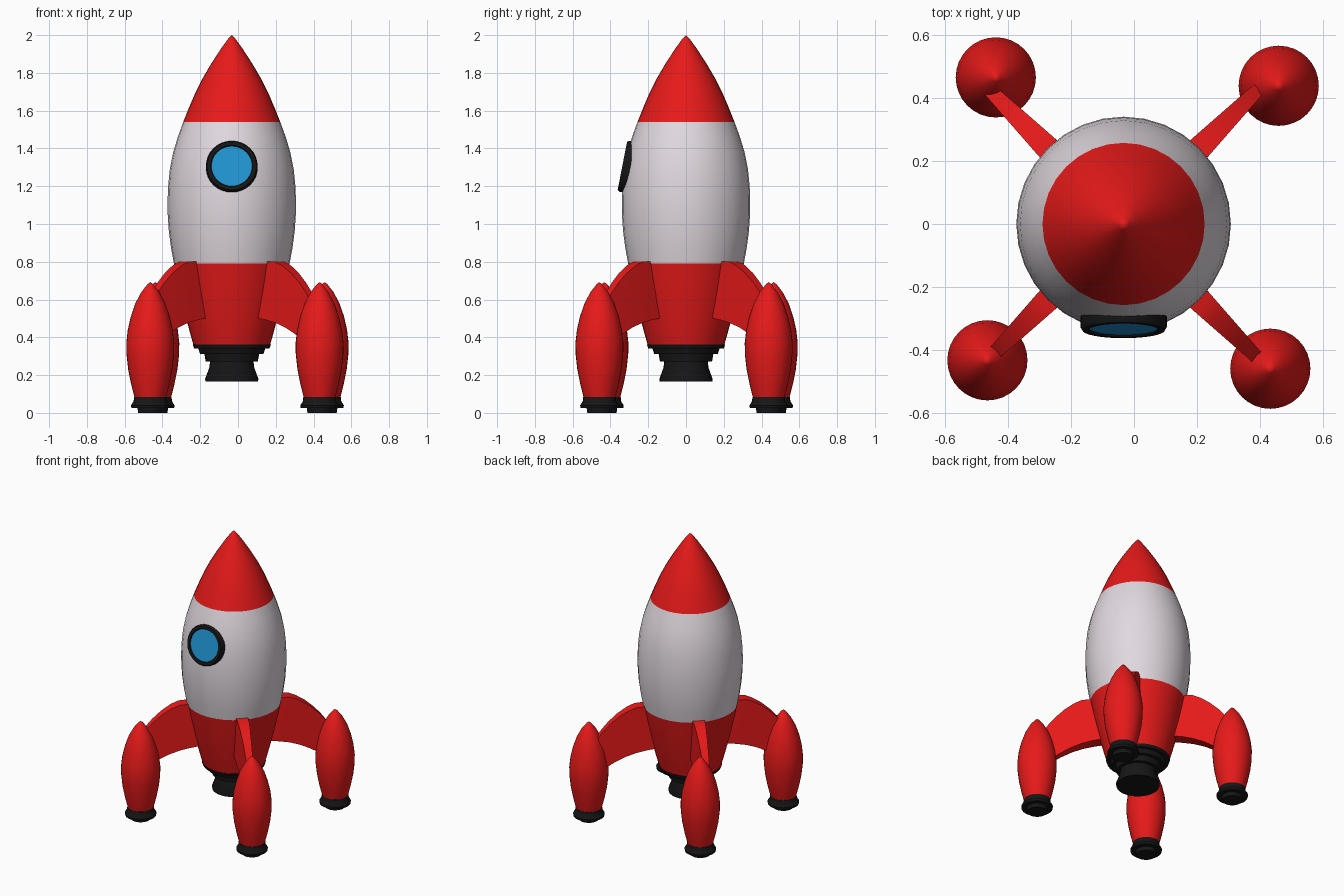
import bpy, bmesh, math
from mathutils import Matrix, Vector

if "Cube" in bpy.data.objects:
    bpy.data.objects.remove(bpy.data.objects["Cube"])

AX = -0.033          # hull axis x
SEG = 32


def mat(name, rgb):
    m = bpy.data.materials.new(name)
    m.diffuse_color = (*rgb, 1)
    m.use_nodes = True
    m.node_tree.nodes["Principled BSDF"].inputs["Base Color"].default_value = m.diffuse_color
    return m


RED = mat("red", (0.8, 0.01, 0.01))
WHITE = mat("white", (0.75, 0.69, 0.74))
BLACK = mat("black", (0.008, 0.008, 0.008))
BLUE = mat("blue", (0.015, 0.3, 0.65))


def finish(name, bm, material, matrix=Matrix(), angle=35):
    bmesh.ops.recalc_face_normals(bm, faces=bm.faces)
    me = bpy.data.meshes.new(name)
    bm.to_mesh(me)
    bm.free()
    me.materials.append(material)
    me.shade_smooth()
    me.set_sharp_from_angle(angle=math.radians(angle))
    ob = bpy.data.objects.new(name, me)
    ob.matrix_world = matrix
    bpy.context.collection.objects.link(ob)
    return ob


def lathe(name, profile, material, matrix=Matrix(), closed=False):
    """Revolve (radius, z) points about local z; r = 0 becomes a pole."""
    bm = bmesh.new()
    rings = []
    for r, z in profile:
        if r == 0:
            rings.append([bm.verts.new((0, 0, z))] * SEG)
        else:
            rings.append([bm.verts.new((r * math.cos(2 * math.pi * i / SEG),
                                        r * math.sin(2 * math.pi * i / SEG), z))
                          for i in range(SEG)])
    pairs = list(zip(rings, rings[1:]))
    if closed:
        pairs.append((rings[-1], rings[0]))
    for a, b in pairs:
        for i in range(SEG):
            j = (i + 1) % SEG
            bm.faces.new(list(dict.fromkeys((a[i], a[j], b[j], b[i]))))
    return finish(name, bm, material, matrix)


hull = Matrix.Translation((AX, 0, 0))

# Hull: nose cone, white middle, red tail
lathe("nose_cone", [(0.257, 1.54), (0.229, 1.61), (0.195, 1.69), (0.155, 1.77),
                    (0.108, 1.85), (0.056, 1.93), (0.018, 1.982), (0, 2.0)], RED, hull)
lathe("hull_middle", [(0.306, 0.79), (0.321, 0.87), (0.333, 0.96), (0.339, 1.05),
                      (0.340, 1.12), (0.337, 1.20), (0.328, 1.29), (0.310, 1.38),
                      (0.286, 1.46), (0.257, 1.54)], WHITE, hull)
lathe("hull_tail", [(0, 0.36), (0.203, 0.36), (0.220, 0.42), (0.244, 0.51),
                    (0.268, 0.61), (0.288, 0.70), (0.306, 0.79)], RED, hull)

# Stepped main engine with flared nozzle
lathe("main_engine", [(0, 0.362), (0.207, 0.362), (0.200, 0.342), (0.178, 0.342),
                      (0.168, 0.312), (0.145, 0.312), (0.138, 0.272), (0.115, 0.272),
                      (0.119, 0.24), (0.141, 0.18), (0.139, 0.165), (0, 0.165)], BLACK, hull)

# Porthole, tilted up with the hull
port = Matrix.Translation((AX, -0.334, 1.307)) @ Matrix.Rotation(math.radians(79), 4, 'X')
lathe("porthole_frame", [(0.107, -0.05), (0.137, -0.05), (0.137, -0.008),
                         (0.130, 0.003), (0.112, 0.003), (0.107, -0.004)],
      BLACK, port, closed=True)
lathe("porthole_glass", [(0, -0.03), (0.108, -0.03), (0.108, -0.003), (0, -0.003)], BLUE, port)

# Fin outline as (distance from axis, z), upper and lower edges
TOP = [(0.25, 0.805), (0.36, 0.80), (0.41, 0.78), (0.47, 0.742), (0.53, 0.69),
       (0.575, 0.64), (0.605, 0.60)]
LOW = [(0.20, 0.505), (0.29, 0.493), (0.36, 0.478), (0.43, 0.453), (0.50, 0.418),
       (0.56, 0.38), (0.605, 0.34)]


def fin(name, matrix):
    bm = bmesh.new()
    half = lambda r: 0.041 - 0.02 * max(0, r - 0.3) / 0.3
    loops = [[bm.verts.new((r, s * half(r), z))
              for (r, z), s in ((t, 1), (l, 1), (l, -1), (t, -1))]
             for t, l in zip(TOP, LOW)]
    for a, b in zip(loops, loops[1:]):
        for i in range(4):
            j = (i + 1) % 4
            bm.faces.new((a[i], a[j], b[j], b[i]))
    bm.faces.new(loops[0])
    bm.faces.new(loops[-1])
    finish(name, bm, RED, matrix)


# Four fins, each with a pod and a foot
POD = [(0, 0.08), (0.083, 0.08), (0.101, 0.15), (0.117, 0.23), (0.126, 0.31),
       (0.127, 0.37), (0.119, 0.44), (0.103, 0.51), (0.079, 0.58),
       (0.047, 0.64), (0.014, 0.682), (0, 0.692)]
FOOT = [(0, 0.085), (0.086, 0.085), (0.088, 0.062), (0.102, 0.04), (0.100, 0.026),
        (0.068, 0.026), (0.064, 0.0), (0, 0.0)]
for k, side in enumerate(("back_right", "back_left", "front_left", "front_right")):
    fin(side + "_fin", hull @ Matrix.Rotation(math.radians(45 + 90 * k), 4, 'Z'))
    a = math.radians(43.3 + 90 * k)
    place = Matrix.Translation(Vector((0.634 * math.cos(a) - 0.003,
                                       0.634 * math.sin(a) + 0.003, 0)))
    lathe(side + "_pod", POD, RED, place)
    lathe(side + "_foot", FOOT, BLACK, place)
